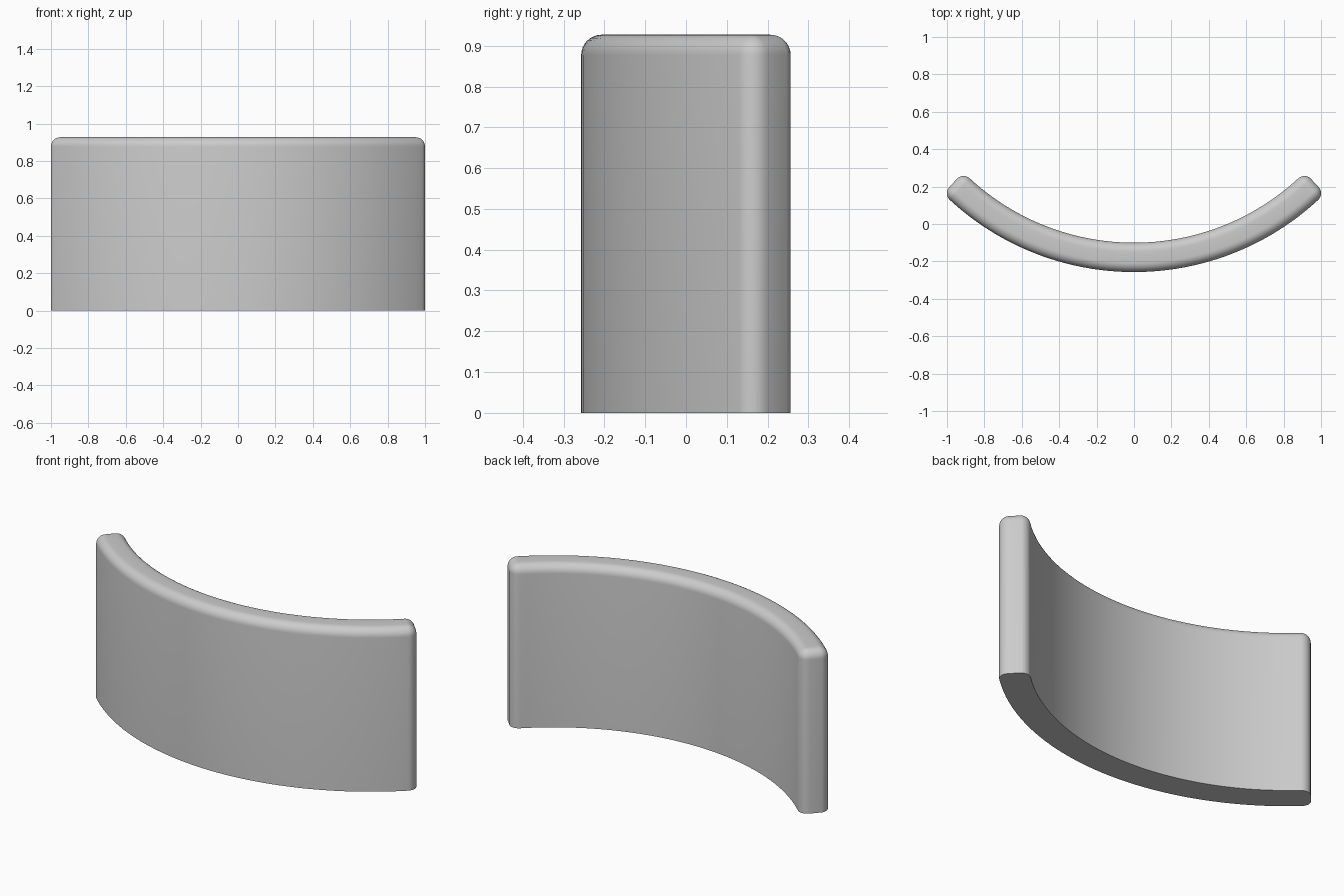
import bpy, bmesh
from math import sin, cos, pi, asin

if "Cube" in bpy.data.objects:
    bpy.data.objects.remove(bpy.data.objects["Cube"])

R_OUT, R_IN, HEIGHT, ROUND = 1.45, 1.293, 0.927, 0.05
CENTRE_Y = 1.193
ARC, FILLET = 48, 8
core_out, core_in = R_OUT - ROUND, R_IN + ROUND
half = asin((1 - ROUND) / core_out)


def polar(radius, angle):
    return radius * sin(angle), CENTRE_Y - radius * cos(angle)


def outline(q):
    """Plan of the curved panel: core arc strip grown outwards by q."""
    pts = []

    def corner(radius, angle, start):
        cx, cy = polar(radius, angle)
        for i in range(1, FILLET + 1):
            a = start + (pi / 2) * i / FILLET
            pts.append((cx + q * sin(a), cy - q * cos(a)))

    for i in range(ARC + 1):
        pts.append(polar(core_out + q, -half + 2 * half * i / ARC))
    corner(core_out, half, half)
    corner(core_in, half, half + pi / 2)
    for i in range(ARC + 1):
        pts.append(polar(core_in - q, half - 2 * half * i / ARC))
    corner(core_in, -half, -half + pi)
    corner(core_out, -half, -half + 3 * pi / 2)
    return pts


# Stacked outlines: straight wall, then rounded top edge
levels = [(ROUND, 0)]
for k in range(FILLET + 1):
    a = pi / 2 * k / FILLET
    levels.append((ROUND * cos(a), HEIGHT - ROUND + ROUND * sin(a)))

bm = bmesh.new()
rings = [[bm.verts.new((x, y, z)) for x, y in outline(q)] for q, z in levels]
n = len(rings[0])
for low, high in zip(rings, rings[1:]):
    for i in range(n):
        j = (i + 1) % n
        bm.faces.new((low[i], low[j], high[j], high[i]))

# Flat bottom and top as strips across the thickness
inner = ARC + 1 + 2 * FILLET
for ring in (rings[0], rings[-1]):
    for i in range(ARC):
        bm.faces.new((ring[i], ring[i + 1], ring[inner + ARC - i - 1], ring[inner + ARC - i]))
bm.faces.new(rings[0][ARC:inner + 1])
bm.faces.new(rings[0][inner + ARC:] + [rings[0][0]])
bmesh.ops.remove_doubles(bm, verts=bm.verts, dist=1e-5)
bmesh.ops.recalc_face_normals(bm, faces=bm.faces)

mesh = bpy.data.meshes.new("curved_panel")
bm.to_mesh(mesh)
bm.free()
panel = bpy.data.objects.new("curved_panel", mesh)
bpy.context.collection.objects.link(panel)
bpy.context.view_layer.objects.active = panel
panel.select_set(True)
bpy.ops.object.shade_smooth_by_angle(angle=0.6)
